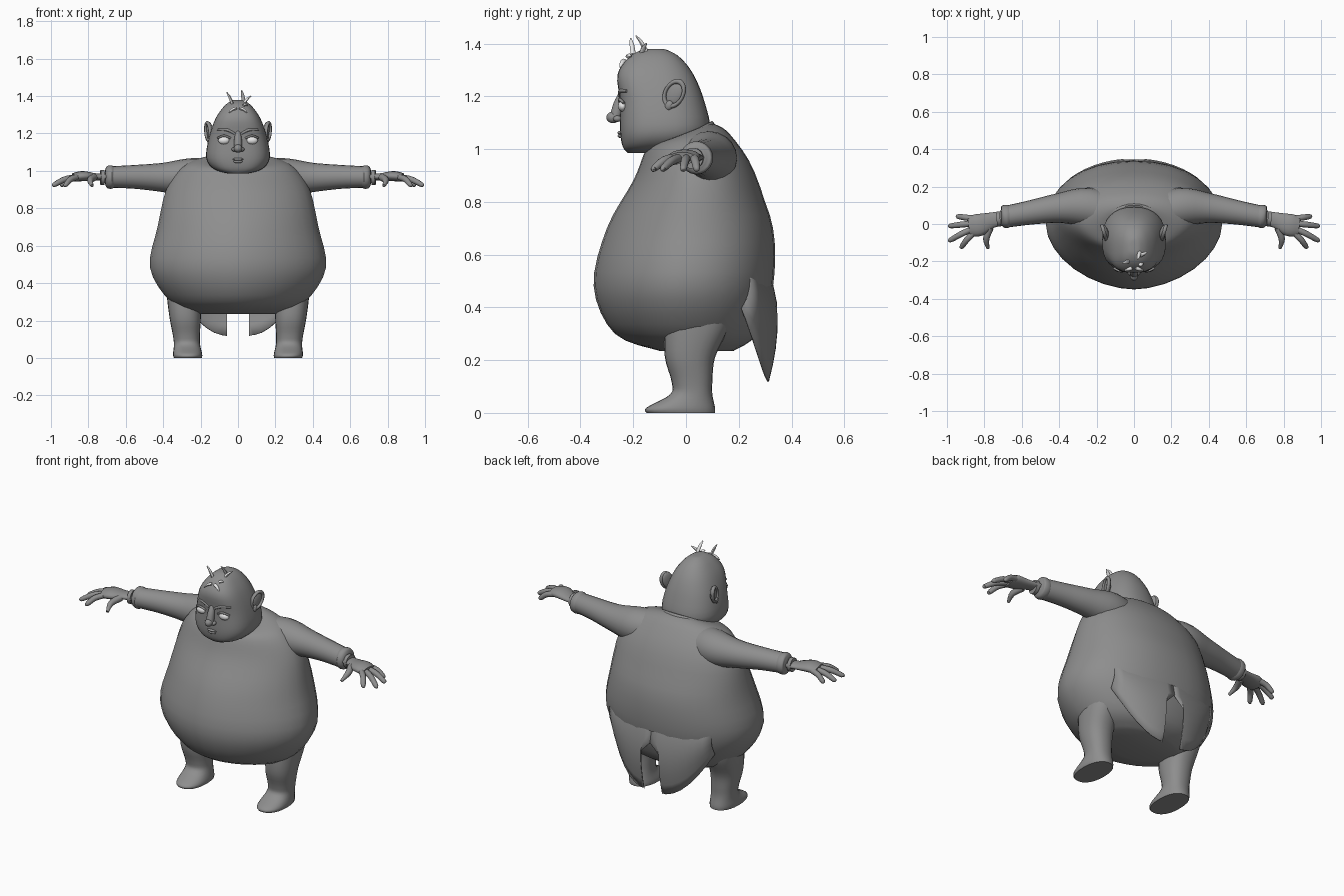
import bpy, bmesh, math
from mathutils import Vector, Matrix

if "Cube" in bpy.data.objects:
    bpy.data.objects.remove(bpy.data.objects["Cube"], do_unlink=True)


def material(name, value):
    mat = bpy.data.materials.new(name)
    mat.use_nodes = True
    mat.diffuse_color = (value, value, value, 1)
    shader = mat.node_tree.nodes["Principled BSDF"]
    shader.inputs["Base Color"].default_value = mat.diffuse_color
    return mat


GREY = material("mid grey", .27)
PALE = material("pale grey", .8)


def smooth_active():
    bpy.ops.object.shade_smooth_by_angle(angle=math.radians(50))


def finish(name, bm, mat):
    bmesh.ops.recalc_face_normals(bm, faces=bm.faces)
    mesh = bpy.data.meshes.new(name)
    bm.to_mesh(mesh)
    bm.free()
    mesh.materials.append(mat)
    ob = bpy.data.objects.new(name, mesh)
    bpy.context.collection.objects.link(ob)
    bpy.ops.object.select_all(action='DESELECT')
    ob.select_set(True)
    bpy.context.view_layer.objects.active = ob
    smooth_active()
    return ob


def spline(keys, steps=4):
    """Pass a smooth curve through key vectors of any length."""
    keys = [Vector(key) for key in keys]
    last = len(keys) - 1
    result = []
    for i in range(last):
        start, end = keys[i], keys[i + 1]
        before, after = keys[max(i - 1, 0)], keys[min(i + 2, last)]
        leave, arrive = (end - before) / 2, (after - start) / 2
        for step in range(steps):
            t = step / steps
            blend = t * t * (3 - 2 * t)
            result.append(start.lerp(end, blend)
                          + leave * t * (1 - t) ** 2 - arrive * t * t * (1 - t))
    return result + [keys[last]]


def loft(name, rings, mat):
    """Skin a list of closed rings and cap both ends."""
    bm = bmesh.new()
    loops = [[bm.verts.new(point) for point in ring] for ring in rings]
    for low, high in zip(loops, loops[1:]):
        for i in range(len(low)):
            bm.faces.new((low[i - 1], low[i], high[i], high[i - 1]))
    bm.faces.new(loops[0])
    bm.faces.new(loops[-1])
    return finish(name, bm, mat)


def column(name, keys, centre=0, powers=(2, 2), tilt=0.0, segments=32):
    """Upright loft; each key is half width, front y, back y, height.
    The two powers set how square the front and back halves are."""
    rings = []
    for width, front, back, height in spline(keys):
        rise = tilt * max(0, height - .8)
        ring = []
        for i in range(segments):
            angle = math.tau * i / segments
            across, deep = math.cos(angle), math.sin(angle)
            bend = 2 / powers[deep > 0]
            t = (math.copysign(abs(deep) ** bend, deep) + 1) / 2
            x = centre * (1 + height / 4) + width * math.copysign(abs(across) ** bend, across)
            ring.append((x, front + (back - front) * t, height + rise * t))
        rings.append(ring)
    return loft(name, rings, GREY)


def tube(name, keys, mat=GREY, squash=1.0, segments=12, mirror=1):
    """Loft along a path; each key is x, y, z, radius."""
    path = spline(keys)
    points = [Vector((mirror * key[0], key[1], key[2])) for key in path]
    rings = []
    for i, point in enumerate(points):
        along = points[min(i + 1, len(points) - 1)] - points[max(i - 1, 0)]
        side = along.cross(Vector((0, 0, 1))).normalized()
        up = side.cross(along).normalized() * squash
        angles = [math.tau * k / segments for k in range(segments)]
        rings.append([point + path[i][3] * (side * math.cos(a) + up * math.sin(a))
                      for a in angles])
    return loft(name, rings, mat)


def blob(name, place, size, mat=GREY, turn=Matrix.Identity(4)):
    bm = bmesh.new()
    shape = Matrix.Translation(place) @ turn @ Matrix.Diagonal((*size, 1))
    bmesh.ops.create_uvsphere(bm, u_segments=20, v_segments=12, radius=1, matrix=shape)
    return finish(name, bm, mat)


def coat_tail(name, mirror, count=8):
    """Curved sheet that leaves the back of the coat and ends in a slanted hem."""
    bm = bmesh.new()
    grid = []
    for i in range(count + 1):
        strip = []
        for j in range(count + 1):
            t = j / count
            x = .34 * i / count
            if t > .4:
                x = max(x, .06)
            hem = .12 + 3.5 * (max(x, .06) - .06) ** 2
            y = .335 * math.sqrt(1 - (x / .47) ** 2)
            y += .02 * math.sin(math.pi * t) - .02 * t ** 3 - .05 * (1 - t) ** 3
            strip.append(bm.verts.new((mirror * x, y, .6 + (hem - .6) * t)))
        grid.append(strip)
    for near, far in zip(grid, grid[1:]):
        for j in range(count):
            bm.faces.new((near[j], near[j + 1], far[j + 1], far[j]))
    thick = finish(name, bm, GREY).modifiers.new("thickness", 'SOLIDIFY')
    thick.thickness = .008
    thick.offset = 0


# Coat-covered body, wide at the belly
column("body", [(.22, -.1, .18, .235), (.36, -.27, .27, .3), (.47, -.35, .33, .48),
                (.43, -.3, .33, .7), (.385, -.2, .26, .88), (.3, -.16, .17, .98),
                (.2, -.14, .11, 1.01), (.1, -.1, .07, 1.01)], powers=(1.8, 2.2), tilt=.4)

# Collar rising behind the neck
column("collar", [(.2, -.16, .14, .94), (.2, -.15, .12, .96),
                  (.16, -.14, .1, .98), (.14, -.12, .08, .97)], tilt=.7)

# Head with heavy jowls and a narrow crown
column("head", [(.05, -.22, -.1, .985), (.13, -.24, .03, 1.01), (.17, -.25, .09, 1.07),
                (.155, -.25, .07, 1.18), (.12, -.26, .03, 1.28), (.075, -.22, -.02, 1.345),
                (.035, -.17, -.07, 1.375), (.01, -.13, -.1, 1.38)], powers=(2.8, 2.3))

# Nose and lips
tube("nose_bridge", [(0, -.24, 1.22, .01), (0, -.255, 1.17, .02), (0, -.27, 1.11, .022)])
blob("nose_tip", (0, -.277, 1.12), (.022, .025, .022))
blob("upper_lip", (0, -.246, 1.062), (.03, .014, .008))
blob("lower_lip", (0, -.246, 1.05), (.025, .013, .009))

for s, side in ((1, "left_"), (-1, "right_")):
    # Eye, eyelid, brow and nostril
    blob(side + "eye", (s * .075, -.24, 1.163), (.031, .018, .021), PALE)
    tube(side + "eyelid", [(.04, -.25, 1.175, .005), (.075, -.252, 1.188, .006),
                           (.11, -.236, 1.175, .005)], mirror=s)
    tube(side + "brow", [(.02, -.25, 1.2, .006), (.06, -.248, 1.22, .008),
                         (.11, -.225, 1.22, .005)], mirror=s)
    blob(side + "nostril", (s * .02, -.26, 1.115), (.014, .016, .012))

    # Ear: shell with a raised rim and a lobe
    turn = Matrix.Rotation(-s * .3, 4, 'Z') @ Matrix.Rotation(-.5, 4, 'X')
    blob(side + "ear_shell", (s * .15, -.045, 1.21), (.014, .036, .055), turn=turn)
    blob(side + "ear_lobe", (s * .155, -.065, 1.165), (.012, .016, .02), turn=turn)
    bpy.ops.mesh.primitive_torus_add(major_segments=28, minor_segments=10,
                                     major_radius=.05, minor_radius=.01)
    rim = bpy.context.object
    rim.name = side + "ear_rim"
    rim.data.materials.append(GREY)
    rim.matrix_world = (Matrix.Translation((s * .16, -.045, 1.21)) @ turn
                        @ Matrix.Rotation(math.pi / 2, 4, 'Y')
                        @ Matrix.Diagonal((1, .7, 1, 1)))
    smooth_active()

    # Sleeve, rolled cuff and wristband
    tube(side + "sleeve", [(.1, .05, .96, .1), (.25, .09, .965, .105), (.4, .085, .965, .08),
                           (.55, .062, .968, .065), (.69, .038, .967, .058)],
         squash=.98, segments=20, mirror=s)
    tube(side + "cuff", [(.66, .04, .967, .056), (.68, .04, .967, .063),
                         (.7, .036, .967, .058), (.71, .035, .967, .04)],
         segments=20, mirror=s)
    tube(side + "wristband", [(.715, .027, .965, .04), (.735, .025, .965, .04)],
         segments=20, mirror=s)

    # Palm with fanned fingers and a thumb
    tube(side + "palm", [(.7, .03, .968, .04), (.76, .02, .968, .042), (.83, -.005, .972, .06),
                         (.88, -.013, .965, .052)], squash=.45, segments=16, mirror=s)
    fingers = {"little": (.95, .04), "ring": (.99, -.01),
               "middle": (.99, -.085), "index": (.93, -.12)}
    for i, (label, (x, y)) in enumerate(fingers.items()):
        root = .03 - .027 * i
        tube(side + label + "_finger",
             [(.86, root, .967, .016), ((.86 + x) / 2, (root + y) / 2, .955, .016),
              (x - .01, y, .927, .013), (x, y, .92, .006)], mirror=s)
    tube(side + "thumb", [(.77, -.02, .965, .02), (.79, -.08, .95, .017),
                          (.78, -.13, .92, .008)], mirror=s)

    # Leg running down into a flat-soled shoe
    column(side + "leg", [(.075, -.15, .11, 0), (.078, -.15, .11, .02), (.07, -.06, .1, .07),
                          (.072, -.055, .1, .12), (.083, -.08, .11, .21),
                          (.09, -.08, .16, .32), (.09, -.06, .18, .42)],
           centre=s * .268, powers=(2.3, 2.3), segments=24)

    coat_tail(side + "coat_tail", s)

# Sparse hair strands on the crown and forelock
strands = [((-.03, -.2, 1.36), (-.06, -.21, 1.42)), ((.03, -.15, 1.37), (.02, -.19, 1.43)),
           ((.03, -.17, 1.36), (.07, -.15, 1.4)), ((-.01, -.235, 1.335), (-.05, -.25, 1.31)),
           ((.01, -.235, 1.335), (.05, -.25, 1.31)), ((.03, -.22, 1.35), (.05, -.21, 1.35))]
for i, (root, tip) in enumerate(strands):
    middle = (Vector(root) + Vector(tip)) / 2 + Vector((0, 0, .005))
    tube("hair_strand_" + str(i + 1), [(*root, .01), (*middle, .009), (*tip, .003)],
         PALE, squash=.8, segments=8)
